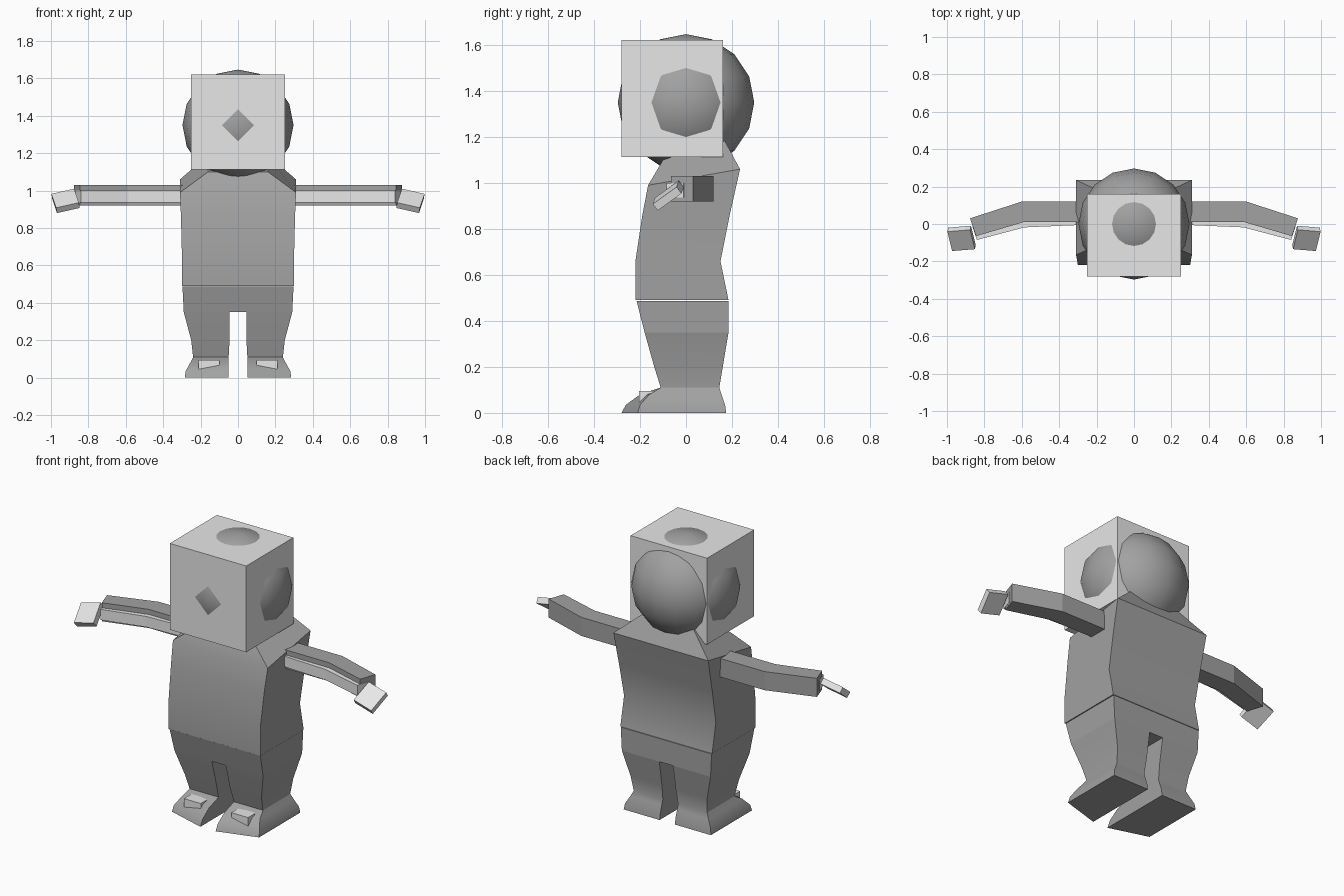
import bpy, bmesh, math
from mathutils import Vector, Matrix

if "Cube" in bpy.data.objects:
    bpy.data.objects.remove(bpy.data.objects["Cube"])


def material(name, v):
    m = bpy.data.materials.new(name)
    m.diffuse_color = (v, v, v, 1)
    m.use_nodes = True
    m.node_tree.nodes["Principled BSDF"].inputs["Base Color"].default_value = m.diffuse_color
    return m


GREY = material("mid grey", 0.36)
LIGHT = material("light grey", 0.8)


def finish(name, bm, mat, smooth=False):
    bmesh.ops.recalc_face_normals(bm, faces=bm.faces)
    me = bpy.data.meshes.new(name)
    bm.to_mesh(me)
    bm.free()
    me.materials.append(mat)
    ob = bpy.data.objects.new(name, me)
    bpy.context.collection.objects.link(ob)
    if smooth:
        bpy.ops.object.select_all(action='DESELECT')
        ob.select_set(True)
        bpy.context.view_layer.objects.active = ob
        bpy.ops.object.shade_smooth_by_angle(angle=math.radians(30))
    return ob


def loft(name, rings, mat, smooth=False, cap_start=True, cap_end=True):
    """Skin a series of equal-sized point rings."""
    bm = bmesh.new()
    loops = [[bm.verts.new(p) for p in r] for r in rings]
    n = len(loops[0])
    for a, b in zip(loops, loops[1:]):
        for i in range(n):
            j = (i + 1) % n
            bm.faces.new((a[i], a[j], b[j], b[i]))
    if cap_start:
        bm.faces.new(loops[0])
    if cap_end:
        bm.faces.new(loops[-1])
    return finish(name, bm, mat, smooth)


def box(name, center, size, mat, rot=None):
    bm = bmesh.new()
    m = Matrix.Translation(center) @ (rot or Matrix()) @ Matrix.Diagonal((*size, 1))
    bmesh.ops.create_cube(bm, size=1, matrix=m)
    return finish(name, bm, mat)


def body_ring(x, yf, zf, yb, zb):
    return [(-x, yf, zf), (x, yf, zf), (x, yb, zb), (-x, yb, zb)]


# Torso with sloping shoulders and neck
loft("torso", [body_ring(*r) for r in (
    (0.30, -0.22, 0.49, 0.185, 0.49),
    (0.30, -0.22, 0.66, 0.15, 0.66),
    (0.305, -0.19, 0.86, 0.19, 0.86),
    (0.31, -0.165, 0.99, 0.235, 1.06),
    (0.16, -0.10, 1.10, 0.165, 1.19))], GREY, True)

# Hips
loft("hips", [body_ring(*r) for r in (
    (0.29, -0.18, 0.35, 0.185, 0.35),
    (0.297, -0.215, 0.487, 0.185, 0.487))], GREY, True)

# Head ball inside a box helmet
bm = bmesh.new()
bmesh.ops.create_uvsphere(bm, u_segments=16, v_segments=8, radius=0.297,
                          matrix=Matrix.Translation((0, 0, 1.35)))
finish("head", bm, GREY, True)
box("helmet", (0, -0.06, 1.367), (0.5, 0.44, 0.51), LIGHT)

# Leg levels: z, inner x, outer x, front y inner, front y outer, back y
LEG = ((0.35, 0.045, 0.29, -0.18, -0.18, 0.185),
       (0.20, 0.045, 0.25, -0.138, -0.138, 0.16),
       (0.11, 0.05, 0.24, -0.11, -0.11, 0.145),
       (0.08, 0.05, 0.255, -0.20, -0.16, 0.155),
       (0.035, 0.05, 0.28, -0.262, -0.20, 0.17),
       (0.0, 0.05, 0.285, -0.28, -0.21, 0.175))

# Arm sections: x front, y front, x back, y back
SLEEVE = ((0.28, 0.01, 0.28, 0.12), (0.59, 0.01, 0.60, 0.12), (0.845, -0.065, 0.877, 0.03))
INNER = ((0.28, -0.005, 0.28, 0.06), (0.585, -0.018, 0.595, 0.06), (0.84, -0.085, 0.865, -0.01))


def arm_rings(sections, s, z0, z1):
    return [[(s * xf, yf, z0), (s * xf, yf, z1), (s * xb, yb, z1), (s * xb, yb, z0)]
            for xf, yf, xb, yb in sections]


for s, side in ((-1, "right"), (1, "left")):
    loft(side + "_leg", [[(s * xi, fi, z), (s * xo, fo, z), (s * xo, b, z), (s * xi, b, z)]
                         for z, xi, xo, fi, fo, b in LEG], GREY, True, cap_start=False)
    # Block set into the top of the foot
    box(side + "_foot_block", (s * 0.155, -0.15, 0.068), (0.11, 0.11, 0.055), LIGHT)
    loft(side + "_sleeve", arm_rings(SLEEVE, s, 0.92, 1.03), GREY)
    loft(side + "_inner_arm", arm_rings(INNER, s, 0.937, 1.0), LIGHT)
    # Flat hand, tilted forward and down
    along = Vector((s * 0.97, -0.08, -0.22)).normalized()
    across = Vector((-s * 0.24, -0.79, -0.56))
    across = (across - along * across.dot(along)).normalized()
    up = along.cross(across)
    rot = Matrix((along, across, up)).transposed().to_4x4()
    box(side + "_hand", (s * 0.922, -0.077, 0.945), (0.125, 0.13, 0.036), LIGHT, rot)
